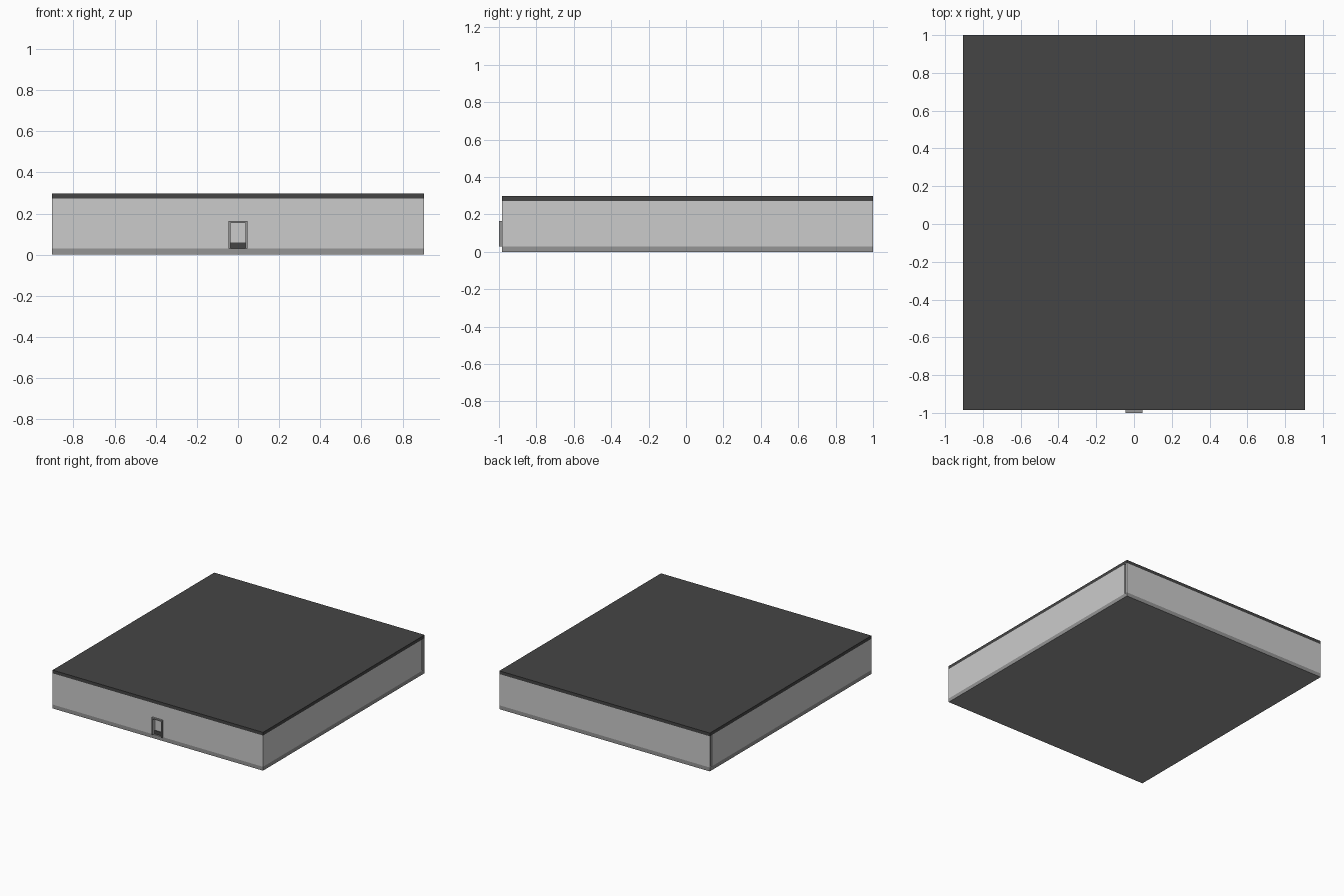
import bpy

if "Cube" in bpy.data.objects:
    bpy.data.objects.remove(bpy.data.objects["Cube"])


def material(name, v):
    m = bpy.data.materials.new(name)
    m.diffuse_color = (v, v, v, 1)
    m.use_nodes = True
    m.node_tree.nodes["Principled BSDF"].inputs["Base Color"].default_value = m.diffuse_color
    return m


ROOF = material("dark_roof", 0.06)
BASE = material("mid_grey", 0.3)


def box(name, lo, hi, mat=None):
    bpy.ops.mesh.primitive_cube_add(size=1, location=[(a + b) / 2 for a, b in zip(lo, hi)])
    ob = bpy.context.object
    ob.name = name
    ob.scale = [b - a for a, b in zip(lo, hi)]
    bpy.ops.object.transform_apply(location=False, rotation=False, scale=True)
    if mat:
        ob.data.materials.append(mat)
    return ob


W, F, B, T = 0.905, -0.985, 1.0, 0.015   # half width, front, back, wall thickness
Z0, Z1, H = 0.03, 0.273, 0.298           # floor top, wall top, roof top
DX, DZ = 0.037, 0.155                    # door opening half width and top

# Floor and roof slabs
box("floor_slab", (-W, F, 0), (W, B, Z0), BASE)
box("roof_slab", (-W, F, Z1), (W, B, H), ROOF)

# Side walls with recessed strips at the back corners
for s, side in ((-1, "left"), (1, "right")):
    def span(a, b):
        return sorted((s * a, s * b))
    x0, x1 = span(W - T, W)
    box(side + "_wall", (x0, F, Z0), (x1, B - 2 * T, Z1))
    x0, x1 = span(W - 2 * T, W - 0.008)
    box(side + "_corner_post", (x0, B - 2 * T, Z0), (x1, B - T, Z1))
    # Front wall beside the door, and the door frame jamb
    x0, x1 = span(DX, W - T)
    box(side + "_front_wall", (x0, F, Z0), (x1, F + T, Z1))
    x0, x1 = span(DX, DX + 0.009)
    box(side + "_door_jamb", (x0, -1, Z0), (x1, F, DZ + 0.009), BASE)

# Back wall
box("back_wall", (-W, B - T, Z0), (W, B, Z1))

# Wall and frame over the door
box("front_wall_over_door", (-DX, F, DZ), (DX, F + T, Z1))
box("door_head", (-DX, -1, DZ), (DX, F, DZ + 0.009), BASE)

# Recessed door with a dark lower panel
box("door_panel", (-DX, F + T, Z0), (DX, F + T + 0.008, DZ))
box("door_kick_panel", (-DX, F + T - 0.005, Z0), (DX, F + T, 0.058), ROOF)
